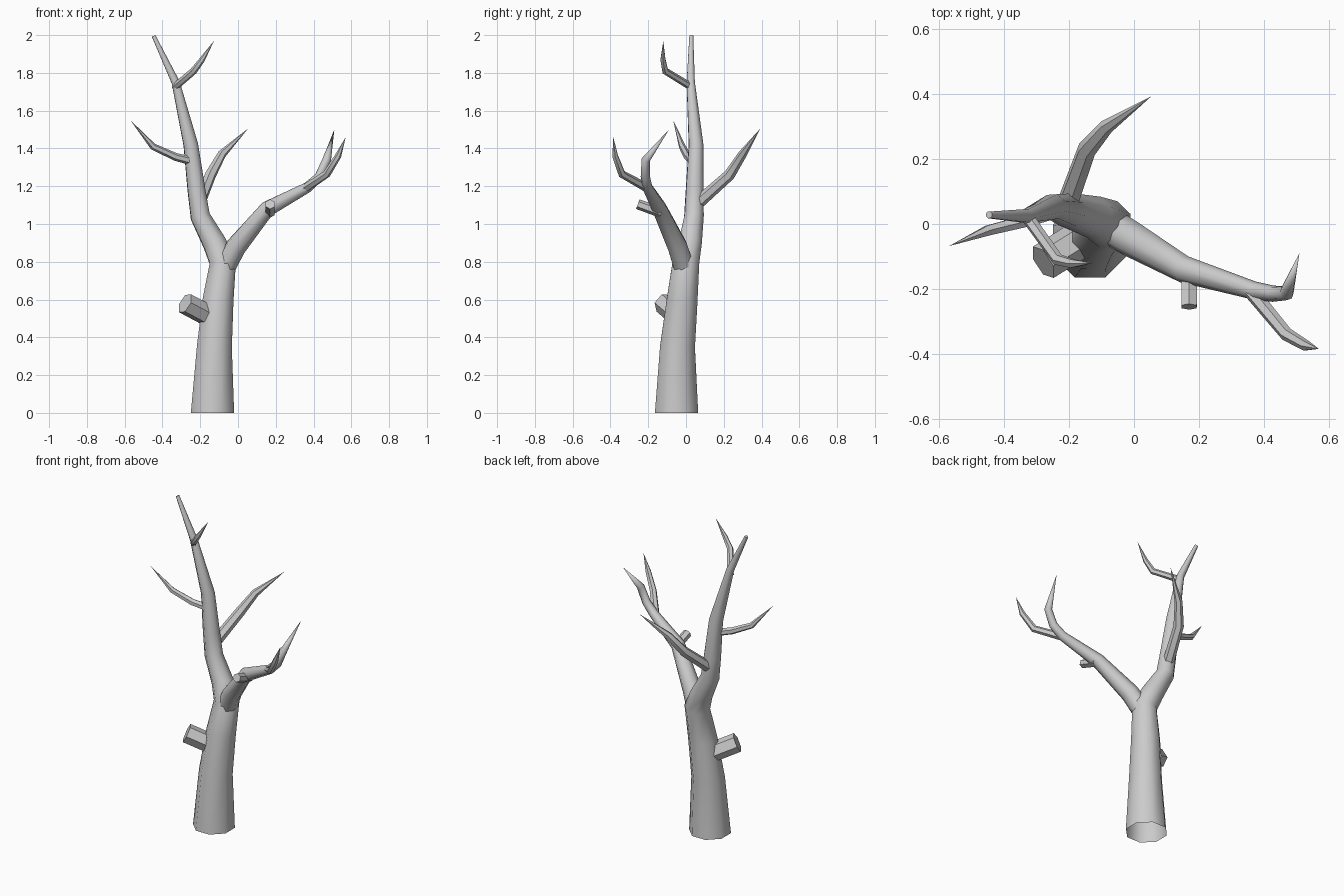
import bpy, bmesh, math
from mathutils import Vector

cube = bpy.data.objects.get("Cube")
if cube:
    bpy.data.objects.remove(cube, do_unlink=True)

bark = bpy.data.materials.new("grey_bark")
bark.use_nodes = True
GREY = (0.6, 0.6, 0.6, 1)
bark.diffuse_color = GREY
bark.node_tree.nodes["Principled BSDF"].inputs["Base Color"].default_value = GREY


def limb(name, path, sides=6, start=None, end_cap=True):
    """Tapered tube through (x, y, z, radius) points; zero radius ends in a point."""
    bm = bmesh.new()
    pts = [Vector(p[:3]) for p in path]
    last = len(pts) - 1
    tangent = start or (pts[1] - pts[0]).normalized()
    side = Vector((1, 0, 0)) if abs(tangent.x) < 0.8 else Vector((0, 1, 0))
    prev = None
    for i, p in enumerate(pts):
        if i or not start:
            before = (p - pts[i - 1]).normalized() if i else Vector()
            after = (pts[i + 1] - p).normalized() if i < last else Vector()
            tangent = (before + after).normalized()
        side = (side - tangent * side.dot(tangent)).normalized()
        other = tangent.cross(side)
        r = path[i][3]
        if r == 0:
            tip = bm.verts.new(p)
            for k in range(sides):
                bm.faces.new((prev[k], prev[(k + 1) % sides], tip))
            break
        ring = []
        for k in range(sides):
            a = 2 * math.pi * (k + 0.5) / sides
            ring.append(bm.verts.new(p + r * (math.cos(a) * side + math.sin(a) * other)))
        if prev:
            for k in range(sides):
                n = (k + 1) % sides
                bm.faces.new((prev[k], prev[n], ring[n], ring[k]))
        prev = ring
    else:
        if end_cap:
            bm.faces.new(prev)
    mesh = bpy.data.meshes.new(name)
    bm.to_mesh(mesh)
    bm.free()
    mesh.materials.append(bark)
    obj = bpy.data.objects.new(name, mesh)
    bpy.context.collection.objects.link(obj)
    bpy.ops.object.select_all(action='DESELECT')
    obj.select_set(True)
    bpy.context.view_layer.objects.active = obj
    bpy.ops.object.shade_smooth_by_angle(angle=math.radians(50))
    return obj


# Trunk, open at the ground
limb("trunk", [(-.135, -.05, 0, .124), (-.125, -.045, .35, .1), (-.105, -.02, .6, .088),
               (-.08, 0, .8, .076), (-.125, .022, .9, .066), (-.2, .042, 1.04, .055),
               (-.22, .046, 1.18, .05), (-.25, .053, 1.42, .041),
               (-.33, .025, 1.75, .023), (-.447, .028, 1.996, .011)],
     8, Vector((0, 0, 1)))

# Large side bough and its forks
limb("side_bough", [(-.07, -.01, .77, .058), (-.01, -.045, .88, .056), (.155, -.14, 1.08, .042),
                    (.37, -.205, 1.195, .028), (.43, -.215, 1.25, .025),
                    (.47, -.213, 1.34, .023), (.51, -.09, 1.5, 0)], 8)
limb("front_fork", [(.35, -.195, 1.185, .024), (.47, -.34, 1.265, .021),
                    (.53, -.375, 1.36, .017), (.57, -.385, 1.46, 0)])

# Sawn-off stubs
limb("bough_stub", [(.17, -.13, 1.06, .028), (.17, -.255, 1.105, .027)])
limb("trunk_stub", [(-.13, -.025, .5, .058), (-.28, -.118, .58, .058)])

# Slender branches
limb("back_branch", [(-.21, .05, 1.1, .034), (-.145, .23, 1.26, .03),
                     (-.085, .3, 1.37, .023), (.053, .393, 1.505, 0)])
limb("left_branch", [(-.25, .035, 1.335, .023), (-.33, .01, 1.355, .021),
                     (-.45, -.02, 1.41, .018), (-.57, -.068, 1.55, 0)])
limb("top_branch", [(-.335, .03, 1.725, .02), (-.235, -.11, 1.81, .019),
                    (-.19, -.122, 1.87, .015), (-.127, -.12, 1.97, 0)])
